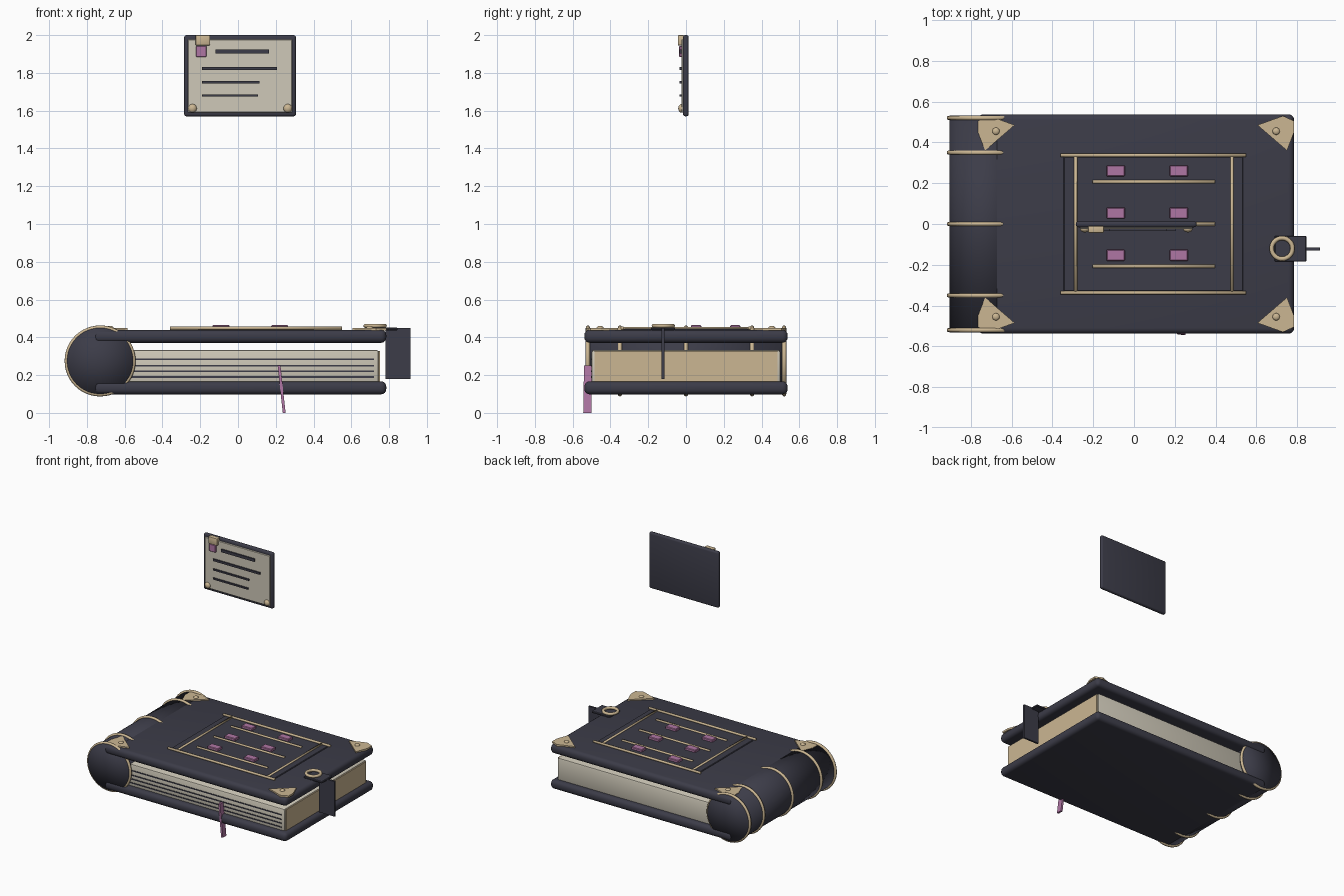
import bpy, bmesh, math
from mathutils import Matrix

cube = bpy.data.objects.get("Cube")
if cube:
    bpy.data.objects.remove(cube, do_unlink=True)


def material(name, rgb):
    m = bpy.data.materials.new(name)
    m.use_nodes = True
    m.diffuse_color = (*rgb, 1)
    bsdf = m.node_tree.nodes["Principled BSDF"]
    bsdf.inputs["Base Color"].default_value = (*rgb, 1)
    bsdf.inputs["Roughness"].default_value = 0.7
    return m


LEATHER = material("dark leather", (0.045, 0.045, 0.065))
BRASS = material("pale brass", (0.60, 0.47, 0.29))
PAPER = material("paper", (0.62, 0.58, 0.48))
PINK = material("mauve", (0.43, 0.18, 0.37))


def add(name, bm, mat, smooth=False):
    me = bpy.data.meshes.new(name)
    bmesh.ops.recalc_face_normals(bm, faces=bm.faces)
    bm.to_mesh(me)
    bm.free()
    me.materials.append(mat)
    ob = bpy.data.objects.new(name, me)
    bpy.context.collection.objects.link(ob)
    if smooth:
        me.shade_smooth()
    return ob


def box(name, xs, ys, zs, mat, bevel=0, segments=3):
    """Box given by its extent on each axis, with optional rounded edges."""
    bm = bmesh.new()
    bmesh.ops.create_cube(bm, size=1)
    for v in bm.verts:
        v.co = [(a + b) / 2 + c * (b - a) for c, (a, b) in zip(v.co, (xs, ys, zs))]
    if bevel:
        bmesh.ops.bevel(bm, geom=bm.edges[:], offset=bevel, segments=segments,
                        profile=0.5, affect='EDGES')
    ob = add(name, bm, mat)
    if bevel:
        soften(ob)
    return ob


def soften(ob, angle=35):
    bpy.ops.object.select_all(action='DESELECT')
    ob.select_set(True)
    bpy.context.view_layer.objects.active = ob
    bpy.ops.object.shade_smooth_by_angle(angle=math.radians(angle))


def rod(name, centre, length, radius, axis, mat, sides=12):
    """Cylinder along the given axis."""
    turn = {"x": Matrix.Rotation(math.pi / 2, 4, 'Y'),
            "y": Matrix.Rotation(math.pi / 2, 4, 'X'), "z": Matrix()}[axis]
    bm = bmesh.new()
    bmesh.ops.create_cone(bm, cap_ends=True, cap_tris=True, segments=sides,
                          radius1=radius, radius2=radius, depth=length,
                          matrix=Matrix.Translation(centre) @ turn)
    return add(name, bm, mat, True)


def ring(name, centre, major, minor, mat, upright=False):
    bpy.ops.mesh.primitive_torus_add(
        location=centre, major_radius=major, minor_radius=minor,
        major_segments=48, minor_segments=10,
        rotation=(math.pi / 2 if upright else 0, 0, 0))
    ob = bpy.context.object
    ob.name = name
    ob.data.materials.append(mat)
    ob.data.shade_smooth()


def stud(name, centre, radius, scale, mat):
    bm = bmesh.new()
    bmesh.ops.create_uvsphere(
        bm, u_segments=16, v_segments=10, radius=radius,
        matrix=Matrix.Translation(centre) @ Matrix.Diagonal((*scale, 1)))
    add(name, bm, mat, True)


# Covers
for name, z in (("lower_cover", 0.098), ("upper_cover", 0.371)):
    box(name, (-0.765, 0.785), (-0.538, 0.538), (z, z + 0.069), LEATHER, 0.028, 4)

# Spine and its raised bands
SPINE_X, SPINE_Z = -0.73, 0.275
rod("spine", (SPINE_X, 0, SPINE_Z), 1.064, 0.175, "y", LEATHER, 48)
for y in (-0.52, -0.35, 0, 0.35, 0.52):
    ring("spine_band", (SPINE_X, y, SPINE_Z), 0.177, 0.011, BRASS, True)

# Page block, fore edge and leaf lines
box("page_block", (-0.70, 0.745), (-0.50, 0.50), (0.155, 0.333), PAPER, 0.012, 2)
box("fore_edge", (0.735, 0.752), (-0.485, 0.485), (0.165, 0.327), BRASS)
for z in (0.19, 0.22, 0.25, 0.285):
    box("leaf_line", (-0.62, 0.72), (-0.504, -0.49), (z - 0.004, z + 0.004), LEATHER)

# Corner plates with studs, mirrored about the cover centre
plate = [(0.595, 0.025), (0.72, 0.53), (0.775, 0.505), (0.775, 0.45), (0.74, 0.36)]
plate[0] = (0.595, 0.485)
for sx in (-1, 1):
    for sy in (-1, 1):
        bm = bmesh.new()
        face = bm.faces.new([bm.verts.new((0.01 + sx * x, sy * y, 0.436)) for x, y in plate])
        top = bmesh.ops.extrude_face_region(bm, geom=[face])["geom"]
        bmesh.ops.translate(bm, vec=(0, 0, 0.014),
                            verts=[g for g in top if isinstance(g, bmesh.types.BMVert)])
        add("corner_plate", bm, BRASS)
        stud("corner_stud", (0.01 + sx * 0.687, sy * 0.455, 0.45), 0.018, (1, 1, 0.6), BRASS)

# Cover panel, frame rods, title bars and mauve tiles
box("cover_panel", (-0.345, 0.535), (-0.33, 0.33), (0.435, 0.446), LEATHER, 0.004, 1)
for s in (-1, 1):
    rod("frame_rail", (0.095, s * 0.337, 0.449), 0.91, 0.009, "x", BRASS)
    rod("frame_stile", (0.097 + s * 0.383, 0, 0.448), 0.665, 0.008, "y", BRASS)
for y in (-0.207, 0, 0.207):
    rod("title_bar", (0.097, y, 0.447), 0.60, 0.009, "x", BRASS)
    for x in (-0.09, 0.22):
        box("mauve_tile", (x - 0.045, x + 0.045), (y + 0.026, y + 0.081),
            (0.44, 0.464), PINK, 0.004, 1)

# Clasp: tab, hanging strap and ring
box("clasp_tab", (0.69, 0.845), (-0.185, -0.058), (0.437, 0.452), LEATHER, 0.004, 1)
box("clasp_strap", (0.78, 0.912), (-0.129, -0.115), (0.18, 0.45), LEATHER)
ring("clasp_ring", (0.726, -0.12, 0.461), 0.051, 0.011, BRASS)

# Ribbon bookmark, leaning as it hangs
ribbon = box("ribbon", (0.21, 0.225), (-0.54, -0.497), (0, 0.25), PINK)
for v in ribbon.data.vertices:
    drop = 1 - v.co.z / 0.25
    v.co.x += 0.027 * drop
    v.co.y -= 0.004 * drop

# Floating card: board, sheet, written lines, clip, tag and pins
box("card_board", (-0.285, 0.307), (-0.016, 0.014), (1.57, 2.0), LEATHER, 0.012, 3)
box("card_sheet", (-0.265, 0.287), (-0.024, -0.01), (1.59, 1.978), PAPER, 0.003, 1)
for x0, x1, z, half in ((-0.12, 0.163, 1.914, 0.011), (-0.19, 0.207, 1.824, 0.008),
                        (-0.19, 0.115, 1.75, 0.006), (-0.19, 0.105, 1.68, 0.006)):
    box("card_line", (x0, x1), (-0.034, -0.022), (z - half, z + half), LEATHER)
box("card_clip", (-0.225, -0.148), (-0.043, -0.01), (1.945, 2.0), BRASS, 0.005, 2)
box("card_tag", (-0.222, -0.166), (-0.036, -0.02), (1.885, 1.942), PINK, 0.003, 1)
for x in (-0.241, 0.264):
    stud("card_pin", (x, -0.024, 1.612), 0.023, (1, 0.75, 1), BRASS)
